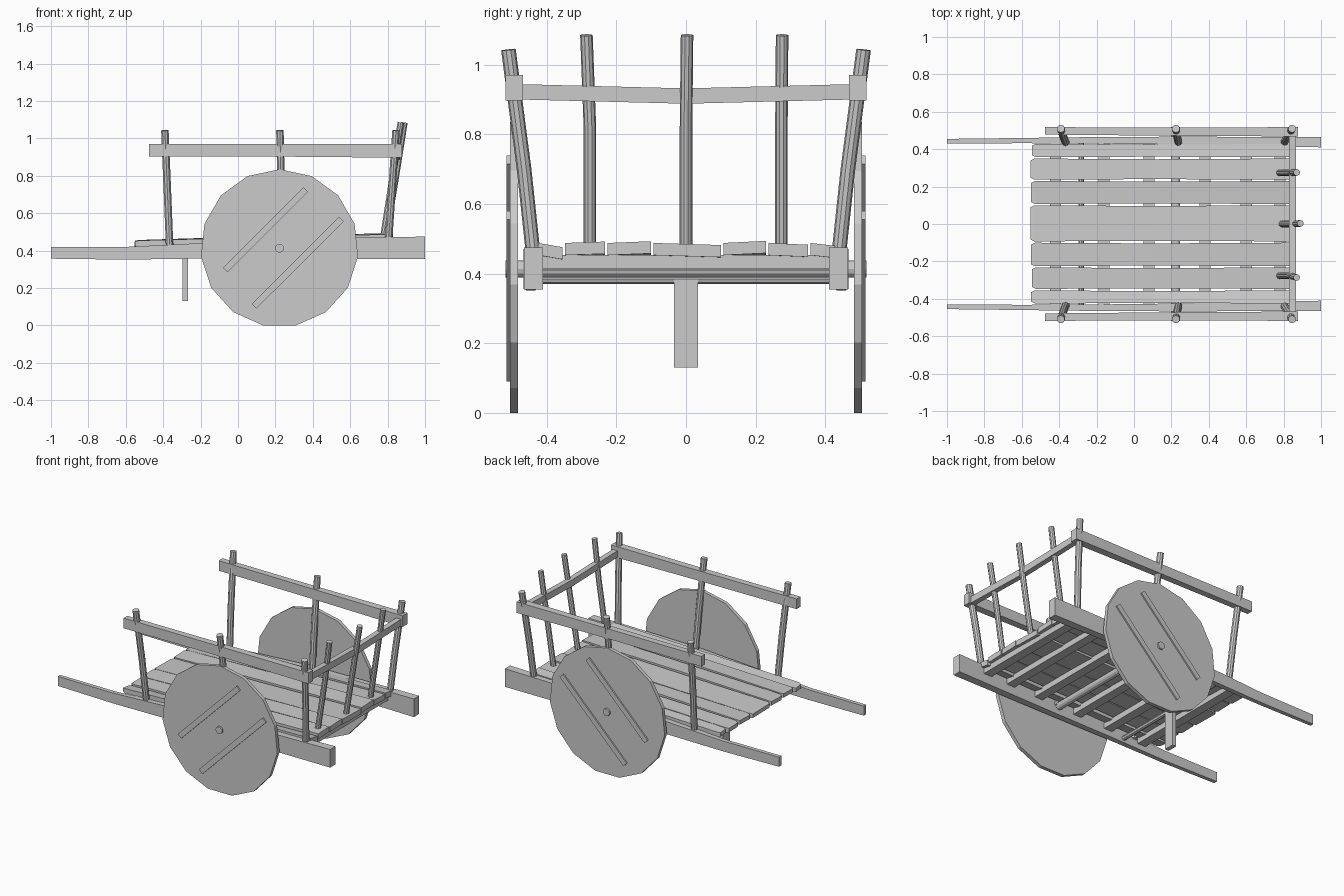
import bpy, bmesh, math
from mathutils import Vector

if "Cube" in bpy.data.objects:
    bpy.data.objects.remove(bpy.data.objects["Cube"])


def loft(name, rings, mirror=False):
    """Skin a list of equal-sized point rings, cap both ends; optionally add a copy at -y."""
    for suffix, s in ((("_left", 1), ("_right", -1)) if mirror else (("", 1),)):
        bm = bmesh.new()
        vs = [[bm.verts.new((p[0], p[1] * s, p[2])) for p in r] for r in rings]
        n = len(vs[0])
        for a, b in zip(vs, vs[1:]):
            for i in range(n):
                j = (i + 1) % n
                bm.faces.new((a[i], a[j], b[j], b[i]))
        bm.faces.new(vs[0])
        bm.faces.new(vs[-1])
        bmesh.ops.recalc_face_normals(bm, faces=bm.faces[:])
        me = bpy.data.meshes.new(name + suffix)
        bm.to_mesh(me)
        bm.free()
        bpy.context.collection.objects.link(bpy.data.objects.new(name + suffix, me))


def rect_x(x, y0, y1, z0, z1, tilt=0):
    return [(x, y0, z0), (x, y1, z0 + tilt), (x, y1, z1 + tilt), (x, y0, z1)]


def rod(name, pts, r, mirror=False, sides=10):
    pts = [Vector(p) for p in pts]
    d = (pts[-1] - pts[0]).normalized()
    u = d.cross(Vector((1, 0, 0))).normalized()
    v = d.cross(u)
    rings = []
    for p in pts:
        rings.append([p + r * (math.cos(a) * u + math.sin(a) * v)
                      for a in (2 * math.pi * k / sides for k in range(sides))])
    loft(name, rings, mirror)


# side beams tapering into handles
loft("side_beam", [rect_x(-1, .43, .455, .357, .42),
                   rect_x(-.6, .432, .46, .352, .42),
                   rect_x(-.2, .43, .465, .358, .44),
                   rect_x(.25, .425, .467, .357, .465),
                   rect_x(1, .41, .465, .355, .475)], True)

# solid fifteen-sided wheels with two diagonal battens
C, R = (.222, .413), .422
ang = [math.radians(90 + 24 * k) for k in range(15)]
loft("wheel", [[(C[0] + R * math.cos(a), y, C[1] + R * math.sin(a)) for a in ang]
               for y in (.482, .506)], True)
battens = [((-.08, .308), (-.056, .284), (.374, .715), (.35, .739)),
           ((.074, .115), (.098, .09), (.565, .556), (.54, .58))]
for i, q in enumerate(battens):
    loft(f"wheel_batten_{i + 1}", [[(x, y, z) for x, z in q] for y in (.5, .515)], True)
rod("axle", [(C[0], -.518, C[1]), (C[0], .518, C[1])], .024, sides=12)

# floor planks, each slightly tilted
planks = [(-.425, -.355, -.012, -.55), (-.347, -.232, .004, -.545), (-.225, -.1, .005, -.55),
          (-.093, .1, -.006, -.553), (.107, .23, .006, -.55), (.237, .35, -.005, -.553),
          (.357, .428, -.008, -.545)]
for i, (a, b, t, x) in enumerate(planks):
    e = .01
    loft(f"floor_plank_{i + 1}", [rect_x(x, a + e, b - e, .424, .45, t / 2),
                                  rect_x(x + .02, a, b, .422, .454, t / 2),
                                  rect_x(.1, a + .003, b - .004, .441, .471, t),
                                  rect_x(.83, a, b, .453, .488, t)])

# cross bars under the floor
for i, (x, z) in enumerate([(-.42, .412), (-.16, .418), (.08, .424), (.38, .43),
                            (.6, .433), (.78, .437)]):
    loft(f"cross_bar_{i + 1}", [[(x - .03, y, z - .022), (x + .03, y, z - .022),
                                 (x + .03, y, z + .016), (x - .03, y, z + .016)]
                                for y in (-.435, .435)])

# prop leg hanging on its rod
rod("prop_rod", [(-.282, -.435, .385), (-.282, .435, .385)], .015, sides=8)
loft("prop_leg", [[(-.296, -.035, z), (-.268, -.035, z), (-.268, .035, z), (-.296, .035, z)]
                  for z in (.13, .405)])

# side posts leaning outwards
for i, (x0, x1) in enumerate([(-.365, -.391), (.238, .224), (.802, .845)]):
    rod(f"side_post_{i + 1}", [(x0, .434, .41), (x0 * .55 + x1 * .45, .465, .7),
                               (x1, .51, 1.043)], .021, True)

# back posts leaning rearwards
for i, (y0, y1, x0, x1) in enumerate([(-.276, -.286, .772, .87), (0, .003, .785, .89),
                                      (.274, .276, .772, .87)]):
    rod(f"back_post_{i + 1}", [(x0, y0, .44), (x0 * .4 + x1 * .6, y0, .82),
                               (x1, y1, 1.085)], .018)

# top rails
loft("side_rail", [rect_x(-.475, .478, .518, .903, .97),
                   rect_x(.2, .472, .515, .903, .969),
                   rect_x(.878, .468, .518, .897, .97)], True)
loft("back_rail", [[(.83, y, z - .022), (.865, y, z - .022),
                    (.865, y, z + .022), (.83, y, z + .022)]
                   for y, z in ((-.475, .922), (0, .91), (.475, .922))])
